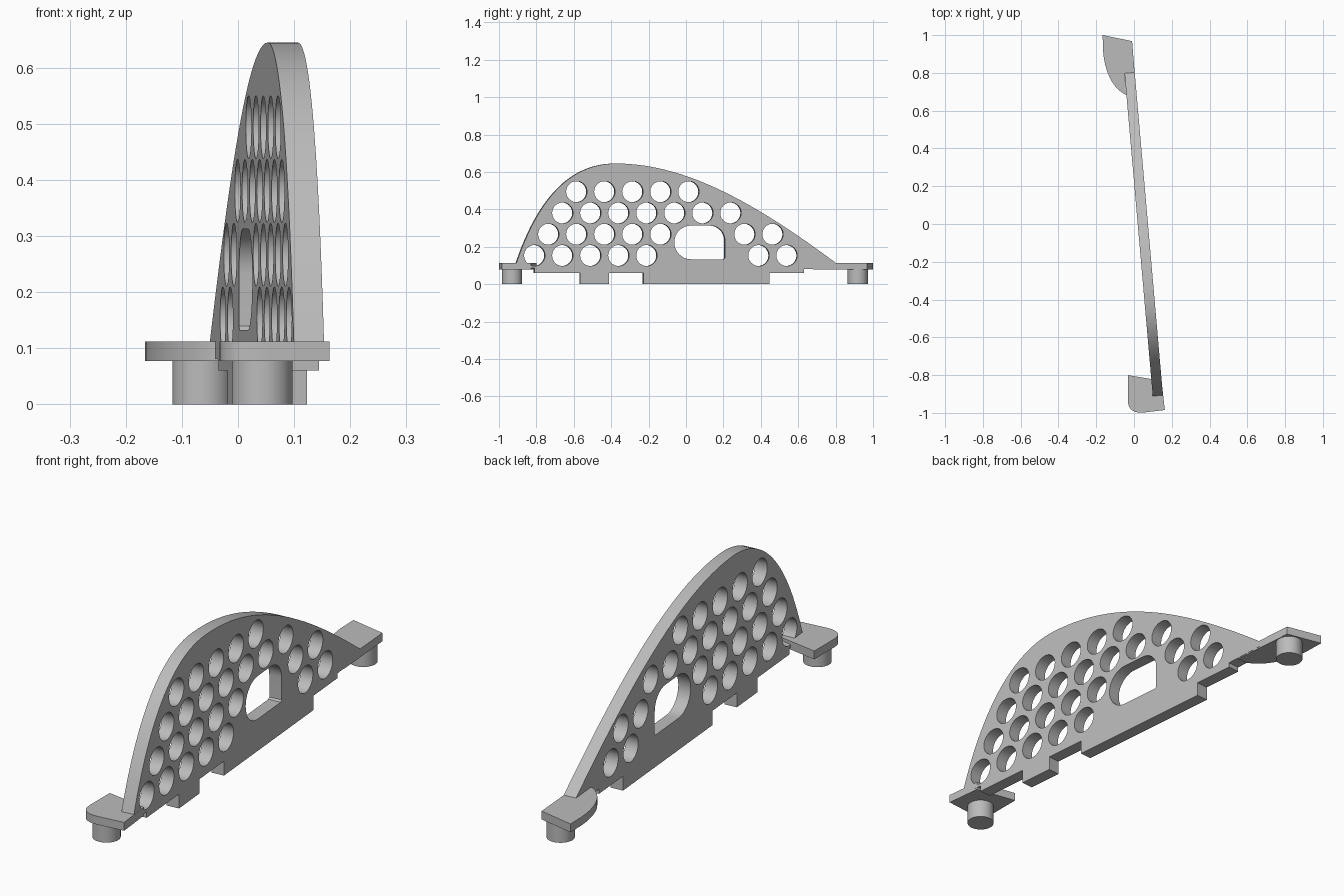
import bpy, bmesh
from math import pi, sin, cos, radians
from mathutils import Matrix, Vector
from mathutils.geometry import interpolate_bezier

cube = bpy.data.objects.get("Cube")
if cube:
    bpy.data.objects.remove(cube, do_unlink=True)

grey = bpy.data.materials.new("plain_grey")
grey.use_nodes = True
colour = (0.5, 0.5, 0.5, 1)
grey.diffuse_color = colour
grey.node_tree.nodes["Principled BSDF"].inputs["Base Color"].default_value = colour


def finish(obj):
    obj.data.materials.clear()
    obj.data.materials.append(grey)
    bpy.ops.object.select_all(action='DESELECT')
    obj.select_set(True)
    bpy.context.view_layer.objects.active = obj
    bpy.ops.object.shade_smooth_by_angle(angle=radians(30))


def slab(name, loops, thickness, matrix):
    """Extrude an outline, with any further loops as holes, about its own plane."""
    curve = bpy.data.curves.new(name, 'CURVE')
    curve.dimensions = '2D'
    curve.fill_mode = 'BOTH'
    curve.extrude = thickness / 2
    for loop in loops:
        spline = curve.splines.new('POLY')
        spline.points.add(len(loop) - 1)
        for point, (u, v) in zip(spline.points, loop):
            point.co = (u, v, 0, 1)
        spline.use_cyclic_u = True
    helper = bpy.data.objects.new(name + "_helper", curve)
    bpy.context.collection.objects.link(helper)
    graph = bpy.context.evaluated_depsgraph_get()
    mesh = bpy.data.meshes.new_from_object(helper.evaluated_get(graph))
    bpy.data.objects.remove(helper, do_unlink=True)
    bm = bmesh.new()
    bm.from_mesh(mesh)
    bmesh.ops.remove_doubles(bm, verts=bm.verts, dist=1e-5)
    bmesh.ops.recalc_face_normals(bm, faces=bm.faces)
    bm.transform(matrix)
    bm.to_mesh(mesh)
    bm.free()
    mesh.name = name
    obj = bpy.data.objects.new(name, mesh)
    bpy.context.collection.objects.link(obj)
    finish(obj)


def arc(cx, cy, r, start, end, steps):
    angles = [radians(start + (end - start) * i / steps) for i in range(steps + 1)]
    return [(cx + r * cos(a), cy + r * sin(a)) for a in angles]


def bezier(a, b, c, d, steps=24):
    pts = interpolate_bezier(*[Vector((*p, 0)) for p in (a, b, c, d)], steps)
    return [(p.x, p.y) for p in pts]


# Upright plate outline: arched top, stepped underside with two tabs
top = bezier((-0.92, 0.09), (-0.80, 0.46), (-0.62, 0.645), (-0.38, 0.645))
top += bezier((-0.38, 0.645), (0.0, 0.645), (0.38, 0.43), (0.84, 0.085))[1:]
under = [(0.63, 0.08), (0.63, 0.06), (0.447, 0.06), (0.447, 0), (-0.23, 0), (-0.23, 0.06),
         (-0.415, 0.06), (-0.415, 0), (-0.57, 0), (-0.57, 0.06), (-0.815, 0.06), (-0.815, 0.085)]

# Round holes in staggered rows, with a gap around the handle opening
rows = [[0, 2, 4, 6, 8, 16, 18], [1, 3, 5, 7, 9, 15, 17], range(2, 15, 2), range(3, 12, 2)]
holes = []
for row, columns in enumerate(rows):
    for k in columns:
        holes.append(arc(-0.815 + 0.0752 * k, 0.153 + 0.1137 * row, 0.056, 0, 352.5, 47))

# Handle opening: rounded on one side, square at the lower corner
handle = arc(0.025, 0.223, 0.09, 90, 270, 24) + [(0.2, 0.133), (0.207, 0.14)]
handle += arc(0.127, 0.233, 0.08, 0, 90, 12)

# The plate stands slightly turned about the vertical
t = radians(5)
stand = Matrix(((-sin(t), 0, cos(t), 0.0468),
                (cos(t), 0, sin(t), 0),
                (0, 1, 0, 0),
                (0, 0, 0, 1)))
slab("perforated_plate", [top + under, handle] + holes, 0.054, stand)

# Mounting pads at both ends
front = [(-0.033, -0.80), (0.146, -0.83), (0.163, -0.985)]
front += bezier((0.06, -0.997), (0.0, -1.005), (-0.033, -0.985), (-0.033, -0.93), 12)
back = [(0.013, 0.68), (-0.01, 0.968), (-0.166, 1.0)]
back += bezier((-0.164, 0.92), (-0.155, 0.80), (-0.11, 0.71), (-0.034, 0.68), 14)
pad_height = Matrix.Translation((0, 0, 0.095))
slab("front_pad", [front], 0.035, pad_height)
slab("back_pad", [back], 0.035, pad_height)

# Round posts beneath the pads
for name, x, y in (("front_post", 0.043, -0.93), ("back_post", -0.063, 0.918)):
    bpy.ops.mesh.primitive_cylinder_add(vertices=48, radius=0.054, depth=0.08, location=(x, y, 0.04))
    post = bpy.context.object
    post.name = name
    finish(post)
